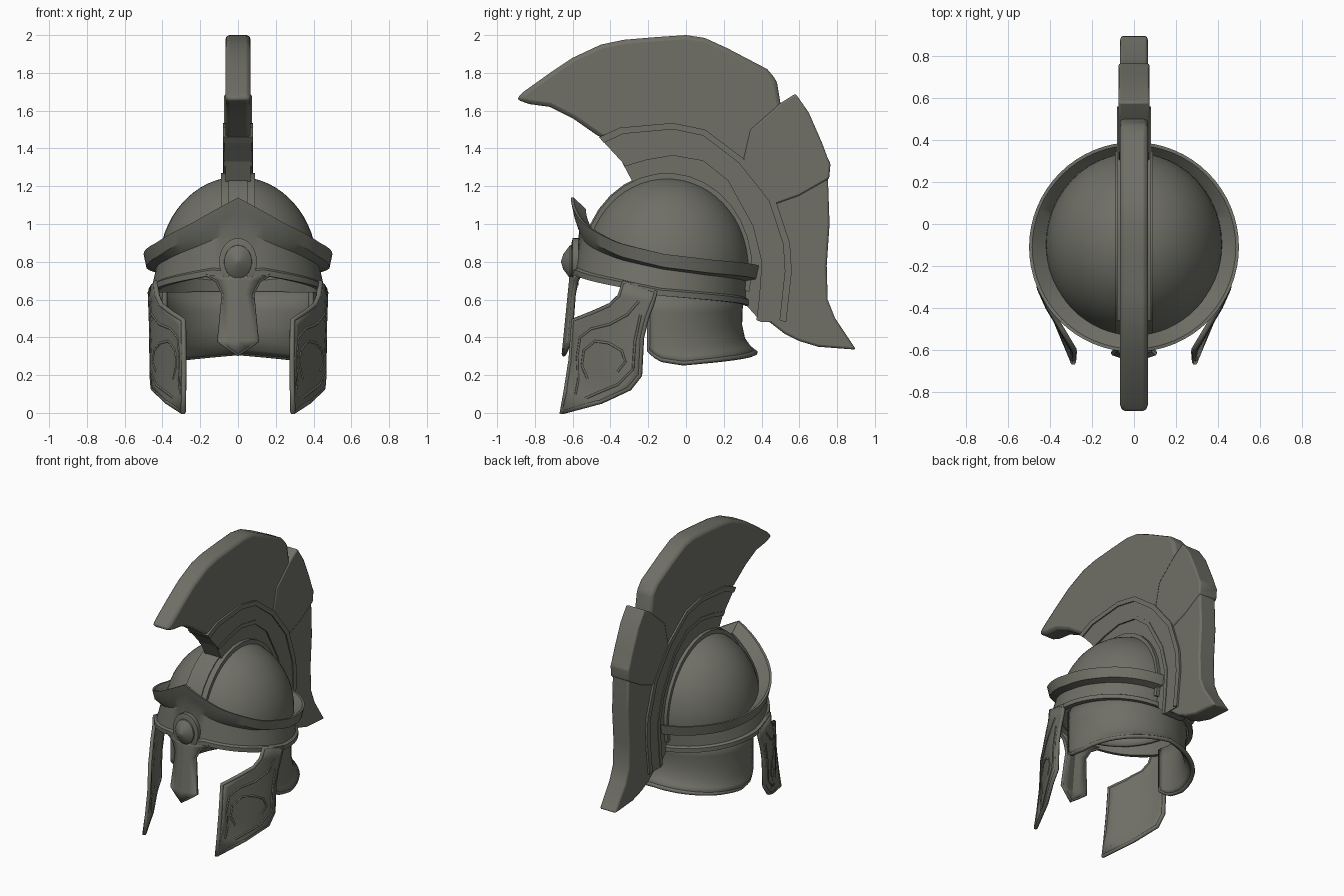
import bpy, bmesh, math

if "Cube" in bpy.data.objects:
    bpy.data.objects.remove(bpy.data.objects["Cube"])

metal = bpy.data.materials.new("dark_olive_grey")
metal.diffuse_color = (0.16, 0.16, 0.135, 1)
metal.use_nodes = True
metal.node_tree.nodes["Principled BSDF"].inputs["Base Color"].default_value = metal.diffuse_color


def finish(bm, name, angle=35, solid=0, bevel=0, segs=2):
    """Turn a bmesh into a shaded object with optional modifiers."""
    bmesh.ops.recalc_face_normals(bm, faces=bm.faces)
    me = bpy.data.meshes.new(name)
    bm.to_mesh(me)
    bm.free()
    ob = bpy.data.objects.new(name, me)
    bpy.context.collection.objects.link(ob)
    me.materials.append(metal)
    if solid:
        m = ob.modifiers.new("thickness", 'SOLIDIFY')
        m.thickness, m.offset = solid, 0
    if bevel:
        m = ob.modifiers.new("bevel", 'BEVEL')
        m.width, m.segments, m.limit_method = bevel, segs, 'ANGLE'
    bpy.ops.object.select_all(action='DESELECT')
    ob.select_set(True)
    bpy.context.view_layer.objects.active = ob
    bpy.ops.object.shade_smooth_by_angle(angle=math.radians(angle))
    return ob


def loft(name, rows, wrap_u=False, wrap_v=False, **kw):
    """Skin a grid of points."""
    bm = bmesh.new()
    g = [[bm.verts.new(p) for p in r] for r in rows]
    nu, nv = len(g), len(g[0])
    for i in range(nu if wrap_u else nu - 1):
        for j in range(nv if wrap_v else nv - 1):
            a, b = (i + 1) % nu, (j + 1) % nv
            bm.faces.new((g[i][j], g[a][j], g[a][b], g[i][b]))
    return finish(bm, name, **kw)


def slab(name, pts, half, **kw):
    """Side profile (y, z) extruded across x."""
    bm = bmesh.new()
    l = [bm.verts.new((-half, y, z)) for y, z in pts]
    r = [bm.verts.new((half, y, z)) for y, z in pts]
    bm.faces.new(l)
    bm.faces.new(r[::-1])
    for i in range(len(pts)):
        j = (i + 1) % len(pts)
        bm.faces.new((l[i], l[j], r[j], r[i]))
    return finish(bm, name, **kw)


def tube(name, pts, radius, closed=False):
    """Raised bead along a path."""
    cu = bpy.data.curves.new(name, 'CURVE')
    cu.dimensions = '3D'
    cu.bevel_depth, cu.bevel_resolution = radius, 1
    s = cu.splines.new('POLY')
    s.points.add(len(pts) - 1)
    for p, co in zip(s.points, pts):
        p.co = (*co, 1)
    s.use_cyclic_u = closed
    cu.materials.append(metal)
    ob = bpy.data.objects.new(name, cu)
    bpy.context.collection.objects.link(ob)


def interp(t, x):
    for (x0, y0), (x1, y1) in zip(t, t[1:]):
        if x <= x1:
            return y0 + (y1 - y0) * max(0, (x - x0) / (x1 - x0))
    return t[-1][1]


def oval(a, rx, ry, cy, z):
    """Point on a horizontal oval, a in degrees from the front."""
    a = math.radians(a)
    return (rx * math.sin(a), cy - ry * math.cos(a), z)


# Skull dome
bm = bmesh.new()
bmesh.ops.create_uvsphere(bm, u_segments=48, v_segments=32, radius=1)
for v in bm.verts:
    v.co = (v.co.x * .41, v.co.y * .43 - .1, v.co.z * .47 + .77)
bmesh.ops.delete(bm, geom=[v for v in bm.verts if v.co.z < .7], context='VERTS')
finish(bm, "dome", solid=.02)

# Ridge strip over the dome
def arc(ry, rz, a0, a1, n=16):
    t = [math.radians(a0 + (a1 - a0) * i / n) for i in range(n + 1)]
    return [(-.1 - ry * math.cos(a), .77 + rz * math.sin(a)) for a in t]

slab("dome_ridge", arc(.45, .5, 15, 195) + arc(.41, .45, 195, 15), .09)
slab("ridge_centre", arc(.457, .507, 15, 195) + arc(.41, .45, 195, 15), .05)

# Brow band with a flared, peaked rim
top = [(0, 1.14), (30, 1.0), (60, .9), (90, .84), (120, .81), (180, .775)]
mid = [(0, .97), (30, .88), (60, .81), (90, .76), (120, .73), (180, .69)]
low = [(0, .70), (15, .73), (30, .71), (60, .67), (90, .62), (120, .60), (180, .565)]
rows = []
for i in range(64):
    a = i * 360 / 64
    s = min(a, 360 - a)
    zt, zm, zb = interp(top, s), interp(mid, s), interp(low, s)
    rows.append([oval(a, *p) for p in (
        (.44, .45, -.135, zb), (.475, .47, -.135, zb), (.475, .47, -.135, zb + .03),
        (.457, .455, -.135, zb + .04), (.435, .445, -.12, zm), (.485, .485, -.11, zt - .07),
        (.50, .50, -.11, zt), (.485, .485, -.11, zt), (.415, .43, -.1, zt - .06),
        (.415, .43, -.12, zm))])
loft("brow_band", rows, True, True, angle=30)

# Neck guard, wrapping the back and flaring at its lower edge
rows = []
for i in range(41):
    a = 76 + 208 * i / 40
    t = abs(a - 180) / 104
    zb = interp([(0, .32), (.4, .29), (.75, .265), (.92, .285), (1, .33)], t)
    flare = interp([(0, .08), (.5, .055), (.9, .015), (1, 0)], t)
    rows.append([oval(a, .40 + f * flare, .385 + f * flare, -.1, zb + h * (.64 - zb))
                 for f, h in ((.2, 1), (.02, .7), (0, .45), (.2, .22), (.6, .08), (1, 0))])
loft("neck_guard", rows, angle=50, solid=.025)
tube("neck_guard_edge", [rows[0][j] for j in range(6)] + [r[5] for r in rows]
     + [rows[-1][j] for j in range(5, -1, -1)], .015)

# Nose guard with a raised centre and border
def nose_y(x, z):
    return -.605 - (.72 - z) * .1 + abs(x) * .25

half = [(.17, .735), (.11, .70), (.075, .63), (.10, .38)]
rows = []
for x, z in half:
    rows.append([(x * k, nose_y(x * k, z), z) for k in (-1, -.5, 0, .5, 1)])
rows.append([(.10 * k, nose_y(.1 * k, .31 + .07 * abs(k)), .31 + .07 * abs(k))
             for k in (-1, -.5, 0, .5, 1)])
loft("nose_guard", rows, angle=20, solid=.025)
tube("nose_border", [r[0] for r in rows] + rows[-1][1:4] + [r[-1] for r in rows[::-1]], .012)

# Brow medallion: pointed boss and ring
def disc(rx, rz, y, n=32):
    return [(rx * math.cos(k * math.tau / n), y, .80 + rz * math.sin(k * math.tau / n))
            for k in range(n)]

loft("medallion_plate", [disc(.10, .125, -.57), disc(.10, .125, -.60),
     disc(.085, .105, -.605), disc(.001, .001, -.605)], wrap_v=True)
loft("medallion_boss", [disc(.075, .09, -.59), disc(.073, .087, -.615),
     disc(.03, .04, -.65), disc(.001, .001, -.662)], wrap_v=True, angle=45)

# Cheek guards with border and scroll beads
bend = [(-.66, .29), (-.6, .285), (-.5, .345), (-.4, .405), (-.3, .45), (-.16, .465)]
front = [(-.66, .005), (-.635, .12), (-.61, .28), (-.595, .49),
         (-.5, .525), (-.4, .57), (-.35, .62), (-.33, .69)]
rear = [(-.655, .005), (-.45, .06), (-.3, .13), (-.245, .2),
        (-.235, .40), (-.21, .5), (-.18, .58), (-.16, .64)]
scroll = [(-.59, .07), (-.57, .17), (-.575, .30), (-.56, .40), (-.50, .445), (-.40, .47),
          (-.31, .52), (-.25, .59)]
spiral = [(-.47, .16), (-.52, .18), (-.55, .25), (-.54, .33), (-.48, .38), (-.41, .37),
          (-.34, .33), (-.32, .27), (-.36, .22), (-.42, .18), (-.47, .16)]
hook = [(-.59, .05), (-.48, .10), (-.36, .15), (-.28, .23), (-.27, .38), (-.24, .52)]
for side, tag in ((-1, "left"), (1, "right")):
    def skin(p, out=0):
        return (side * (interp(bend, p[0]) + out), p[0], p[1])
    rows = [[skin((f[0] + (r[0] - f[0]) * k / 10, f[1] + (r[1] - f[1]) * k / 10))
             for k in range(11)] for f, r in zip(front, rear)]
    loft("cheek_guard_" + tag, rows, angle=40, solid=.022)
    tube("cheek_border_" + tag, [skin(p) for p in front + rear[::-1]], .014, True)
    for nm, path in (("scroll", scroll), ("spiral", spiral[1:9]), ("hook", hook)):
        tube(f"cheek_{nm}_{tag}", [skin(p, .01) for p in path], .007)

# Crest holder with raised edging strips
outer = [(-.46, 1.46), (-.35, 1.51), (-.07, 1.535), (.1, 1.50), (.3, 1.35), (.47, 1.14),
         (.55, .9), (.56, .75), (.53, .48)]
inner = [(-.34, 1.33), (-.22, 1.365), (-.07, 1.39), (.1, 1.36), (.24, 1.25), (.38, 1.0),
         (.43, .8), (.415, .6), (.40, .48)]

def strip(path, w):
    n = [(-.0 + y - (y + .05) * w / .5, z - (z - .75) * w / .7) for y, z in path]
    return path + n[::-1]

slab("crest_holder", outer + inner[::-1], .072)
slab("holder_base", inner + [(.31, .58), (.31, .8)] + arc(.42, .47, 160, 66, 8), .066)
slab("holder_outer_edging", strip(outer, .03), .08)
slab("holder_inner_edging", strip(inner, .03), .076)

# Plume: long front fan and a slightly wider rear section
plume_front = [(-.9, 1.66), (-.86, 1.70), (-.72, 1.80), (-.6, 1.88), (-.45, 1.95),
               (-.33, 1.975), (-.15, 1.99), (0, 2.0), (.1, 1.985), (.22, 1.93), (.43, 1.82),
               (.48, 1.76), (.5, 1.64), (.55, 1.4), (.5, 1.0), (.3, 1.3), (.1, 1.45),
               (-.07, 1.48), (-.3, 1.46), (-.45, 1.455), (-.6, 1.56), (-.72, 1.62), (-.83, 1.635)]
plume_mid = [(.34, 1.5), (.5, 1.64), (.58, 1.69), (.65, 1.59), (.72, 1.43), (.75, 1.35),
             (.765, 1.32), (.758, 1.24), (.6, 1.15), (.46, 1.1), (.3, 1.33)]
plume_rear = [(.45, 1.1), (.6, 1.2), (.75, 1.28), (.76, 1.0), (.745, .78), (.75, .6), (.79, .5),
              (.9, .335), (.83, .34), (.7, .35), (.6, .38), (.52, .42), (.43, .49), (.5, .75)]
slab("plume_front", plume_front, .067, bevel=.022)
slab("plume_middle", plume_mid, .074, bevel=.01)
slab("plume_rear", plume_rear, .066, bevel=.012)
